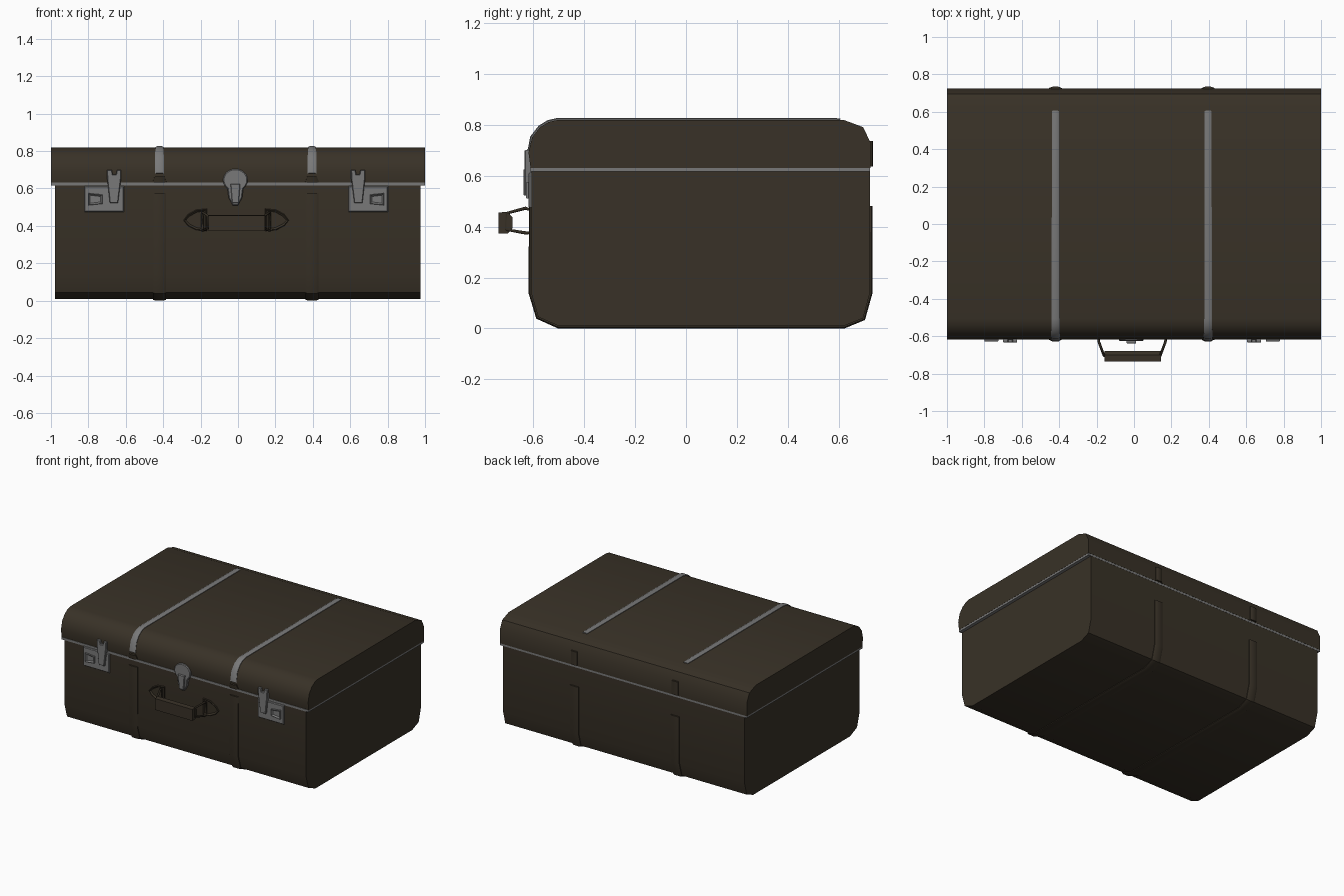
import bpy, bmesh, math
from mathutils import Vector

if "Cube" in bpy.data.objects:
    bpy.data.objects.remove(bpy.data.objects["Cube"])


def material(name, rgb):
    m = bpy.data.materials.new(name)
    m.diffuse_color = (*rgb, 1)
    m.use_nodes = True
    m.node_tree.nodes["Principled BSDF"].inputs["Base Color"].default_value = m.diffuse_color
    return m


BROWN = material("dark brown leather", (0.040, 0.031, 0.020))
DARK = material("deep brown leather", (0.032, 0.025, 0.016))
GREY = material("grey metal", (0.19, 0.19, 0.19))


def finish(name, bm, mat, angle=35):
    bmesh.ops.recalc_face_normals(bm, faces=bm.faces)
    me = bpy.data.meshes.new(name)
    bm.to_mesh(me)
    bm.free()
    me.materials.append(mat)
    ob = bpy.data.objects.new(name, me)
    bpy.context.collection.objects.link(ob)
    bpy.ops.object.select_all(action='DESELECT')
    ob.select_set(True)
    bpy.context.view_layer.objects.active = ob
    bpy.ops.object.shade_smooth_by_angle(angle=math.radians(angle))
    return ob


def prism_x(name, prof, x0, x1, mat):
    """Extrude a (y, z) outline along x."""
    bm = bmesh.new()
    f = bm.faces.new([bm.verts.new((x0, y, z)) for y, z in prof])
    r = bmesh.ops.extrude_face_region(bm, geom=[f])
    for v in r["geom"]:
        if isinstance(v, bmesh.types.BMVert):
            v.co.x = x1
    return finish(name, bm, mat)


def plate(name, outline, y_back, y_front, mat, taper=0.006, rim=None):
    """Front plate from an (x, z) outline, with chamfered face and optional sunk middle."""
    bm = bmesh.new()
    f = bm.faces.new([bm.verts.new((x, y_back, z)) for x, z in outline])
    r = bmesh.ops.extrude_face_region(bm, geom=[f])
    top = [g for g in r["geom"] if isinstance(g, bmesh.types.BMFace)][0]
    for v in top.verts:
        v.co.y = y_front + min(taper, abs(y_back - y_front) * 0.5)
    bmesh.ops.recalc_face_normals(bm, faces=bm.faces)
    bmesh.ops.inset_region(bm, faces=[top], thickness=taper)
    for v in top.verts:
        v.co.y = y_front
    if rim:
        bmesh.ops.inset_region(bm, faces=[top], thickness=rim)
        for v in top.verts:
            v.co.y = y_front + (y_back - y_front) * 0.7
    return finish(name, bm, mat, 20)


def strap(name, path, x, w0, w1, height, mat):
    """Raised band following a (y, z) path; width goes from w0 to w1."""
    bm = bmesh.new()
    pts = [Vector(p) for p in path]
    n = len(pts)
    rings = []
    for i, p in enumerate(pts):
        d1 = (pts[min(i + 1, n - 1)] - pts[min(i, n - 2)]).normalized()
        d0 = (pts[max(i, 1)] - pts[max(i - 1, 0)]).normalized()
        t = (d0 + d1).normalized()
        nrm = Vector((t.y, -t.x))
        if nrm.dot(p - Vector((0.05, 0.4))) < 0:
            nrm = -nrm
        w = (w0 + (w1 - w0) * i / (n - 1)) / 2
        ring = []
        for dx, h in ((-w, -0.008), (-w, height * 0.5), (-w * 0.65, height),
                      (w * 0.65, height), (w, height * 0.5), (w, -0.008)):
            q = p + nrm * h
            ring.append(bm.verts.new((x + dx, q.x, q.y)))
        rings.append(ring)
    for a, b in zip(rings, rings[1:]):
        for k in range(6):
            bm.faces.new((a[k], a[(k + 1) % 6], b[(k + 1) % 6], b[k]))
    bm.faces.new(rings[0])
    bm.faces.new(rings[-1])
    return finish(name, bm, mat)


def rect(x0, x1, z0, z1):
    return [(x0, z0), (x1, z0), (x1, z1), (x0, z1)]


# trunk body, metal trim and lid
body = [(-0.606, 0.62), (-0.608, 0.14), (-0.58, 0.045), (-0.50, 0.01),
        (0.62, 0.01), (0.695, 0.04), (0.722, 0.14), (0.722, 0.62)]
lid = [(-0.61, 0.63), (-0.618, 0.69), (-0.604, 0.75), (-0.573, 0.79), (-0.54, 0.81),
       (-0.505, 0.818), (0.62, 0.818), (0.695, 0.79), (0.724, 0.73), (0.724, 0.63)]
prism_x("trunk_body", body, -0.978, 0.976, BROWN)
prism_x("lid", lid, -1, 1, BROWN)
prism_x("lid_trim", [(-0.613, 0.616), (0.723, 0.616), (0.723, 0.632), (-0.613, 0.632)], -0.999, 0.999, GREY)

# leather straps with metal bands over the lid
for side, x in (("left", -0.42), ("right", 0.396)):
    strap(side + "_body_strap", [(-0.606, 0.575)] + body[1:7] + [(0.722, 0.48)], x, 0.068, 0.068, 0.010, BROWN)
    strap(side + "_front_strap_end", [(-0.611, 0.634), (-0.616, 0.665)], x, 0.075, 0.05, 0.012, DARK)
    strap(side + "_back_lid_strap", [(0.724, 0.635), (0.724, 0.735)], x, 0.05, 0.05, 0.010, BROWN)
    strap(side + "_lid_band", [(-0.617, 0.68)] + lid[2:6] + [(0.58, 0.818), (0.605, 0.816)],
          x, 0.05, 0.036, 0.008, GREY)

# side latches
cx = -0.01
for side, s in (("left", -1), ("right", 1)):
    def put(pts):
        return [(cx + s * x, z) for x, z in pts]
    plate(side + "_latch_plate", put(rect(0.60, 0.812, 0.474, 0.612)), -0.600, -0.618, GREY)
    plate(side + "_latch_window", put([(0.715, 0.518), (0.79, 0.510), (0.79, 0.575), (0.715, 0.567)]),
          -0.614, -0.628, GREY, 0.003, 0.012)
    plate(side + "_latch_lever", put([(0.632, 0.522), (0.675, 0.522), (0.69, 0.655), (0.69, 0.70),
                                      (0.665, 0.70), (0.66, 0.675), (0.642, 0.675), (0.637, 0.70),
                                      (0.615, 0.70), (0.615, 0.655)]), -0.605, -0.634, GREY, 0.004)

# centre lock with hanging tongue
c = -0.014
disc = [(c + 0.066 * math.cos(a), 0.645 + 0.06 * math.sin(a))
        for a in (math.radians(-50 + i * 280 / 18) for i in range(19))]
plate("lock_plate", disc + [(c - 0.036, 0.55), (c - 0.014, 0.51), (c + 0.014, 0.51), (c + 0.036, 0.55)],
      -0.600, -0.626, GREY, 0.005)
plate("lock_tongue", [(c - 0.026, 0.625), (c - 0.018, 0.522), (c + 0.018, 0.522), (c + 0.026, 0.625)],
      -0.61, -0.638, GREY, 0.004)

# handle grip
grip = [(-0.735, 0.372), (-0.735, 0.455), (-0.70, 0.458), (-0.68, 0.435), (-0.68, 0.395), (-0.70, 0.372)]
prism_x("handle_grip", grip, cx - 0.148, cx + 0.155, BROWN)

# handle mounts and wire loops
for side, s in (("left", -1), ("right", 1)):
    tab = [(0.155, 0.372), (0.215, 0.378), (0.258, 0.40), (0.282, 0.43),
           (0.258, 0.462), (0.215, 0.486), (0.155, 0.492)]
    plate(side + "_handle_mount", [(cx + s * x, z) for x, z in tab], -0.600, -0.616, BROWN, 0.004, 0.012)
    cu = bpy.data.curves.new(side + "_handle_loop", 'CURVE')
    cu.dimensions = '3D'
    cu.bevel_depth = 0.007
    cu.bevel_resolution = 1
    sp = cu.splines.new('POLY')
    loop = [(0.18, -0.61, 0.375), (0.178, -0.63, 0.375), (0.15, -0.705, 0.388),
            (0.15, -0.705, 0.452), (0.178, -0.63, 0.472), (0.18, -0.61, 0.465)]
    sp.points.add(len(loop) - 1)
    for p, (x, y, z) in zip(sp.points, loop):
        p.co = (cx + s * x, y, z, 1)
    sp.use_cyclic_u = True
    cu.materials.append(DARK)
    bpy.context.collection.objects.link(bpy.data.objects.new(side + "_handle_loop", cu))
